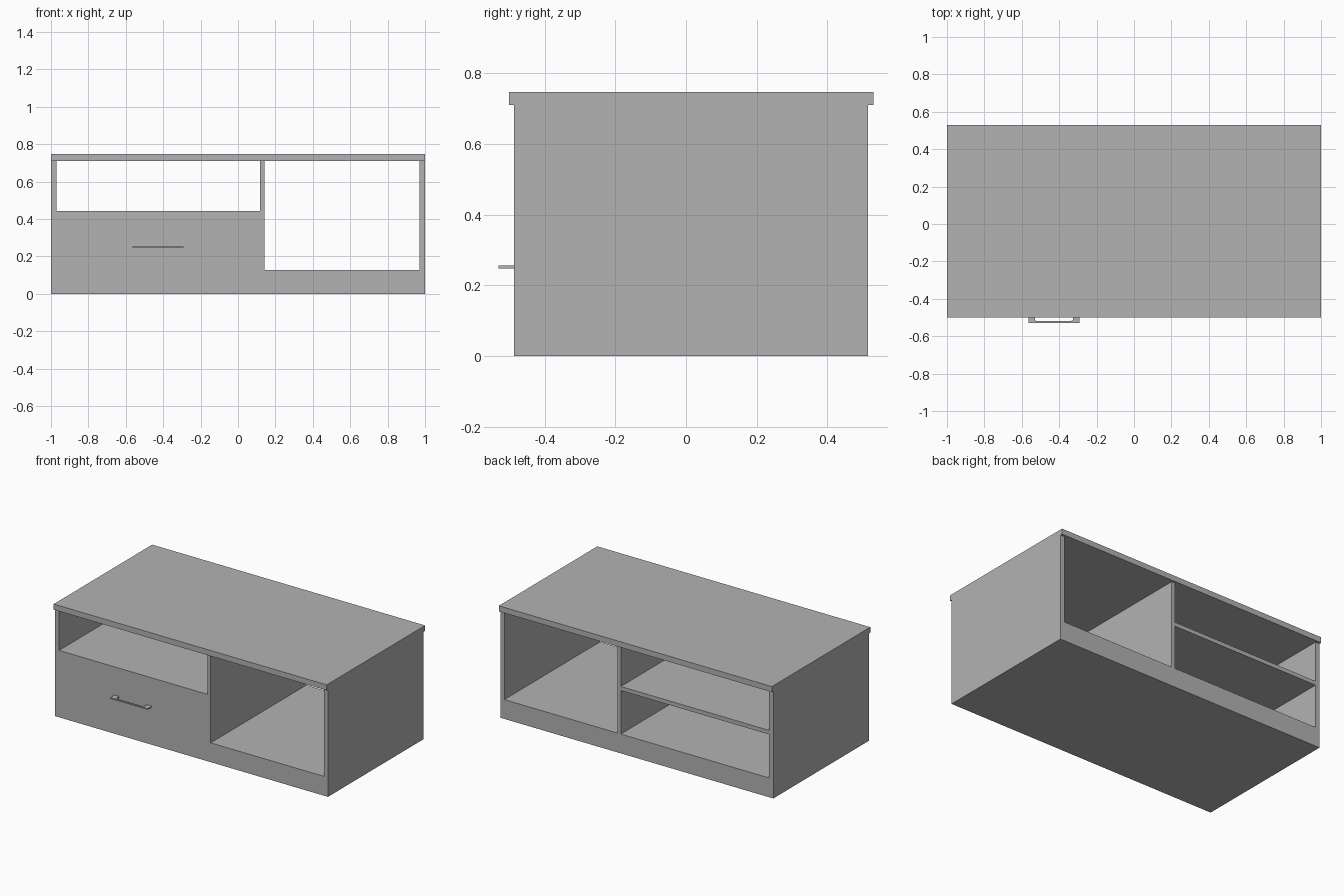
import bpy
import bmesh

cube = bpy.data.objects.get("Cube")
if cube:
    bpy.data.objects.remove(cube, do_unlink=True)

grey = bpy.data.materials.new("plain grey")
grey.use_nodes = True
colour = (0.45, 0.45, 0.45, 1)
grey.diffuse_color = colour
grey.node_tree.nodes["Principled BSDF"].inputs["Base Color"].default_value = colour


def prism(name, outline, z0, z1):
    """Extrude an outline in x and y between two heights."""
    bm = bmesh.new()
    face = bm.faces.new([bm.verts.new((x, y, z0)) for x, y in outline])
    top = bmesh.ops.extrude_face_region(bm, geom=[face])["geom"]
    verts = [v for v in top if isinstance(v, bmesh.types.BMVert)]
    bmesh.ops.translate(bm, vec=(0, 0, z1 - z0), verts=verts)
    bmesh.ops.recalc_face_normals(bm, faces=bm.faces)
    mesh = bpy.data.meshes.new(name)
    bm.to_mesh(mesh)
    bm.free()
    mesh.materials.append(grey)
    obj = bpy.data.objects.new(name, mesh)
    bpy.context.collection.objects.link(obj)
    return obj


def board(name, x0, x1, y0, y1, z0, z1):
    return prism(name, [(x0, y0), (x1, y0), (x1, y1), (x0, y1)], z0, z1)


# Cabinet limits
front, back = -0.487, 0.515
base_top, shelf_top, side_top, top = 0.128, 0.443, 0.71, 0.747
side, thick = 0.97, 0.027
part_x0, part_x1 = 0.117, 0.141

# Carcass
board("base", -side, side, front, back, 0, base_top)
board("right_side", -1, -side, front, back, 0, side_top)
board("left_side", side, 1, front, back, 0, side_top)
board("partition", part_x0, part_x1, front, back, base_top, side_top)
board("table_top", -1, 1, -0.5, 0.53, side_top, top)

# Shelf over the drawer, and the drawer front flush with the carcass
board("shelf", -side, part_x0, front, back, shelf_top - thick, shelf_top)
board("drawer_front", -side, part_x0, front, front + thick,
      base_top, shelf_top - thick)

# Bar handle with flared feet
mid, half = -0.428, 0.137
right_half = [(-half, front), (-half, -0.53), (half, -0.53), (half, front)]
inner = [(half - 0.035, front), (half - 0.035, -0.511), (half - 0.044, -0.519),
         (0.044 - half, -0.519), (0.035 - half, -0.511), (0.035 - half, front)]
prism("drawer_handle", [(mid + x, y) for x, y in right_half + inner], 0.248, 0.256)
